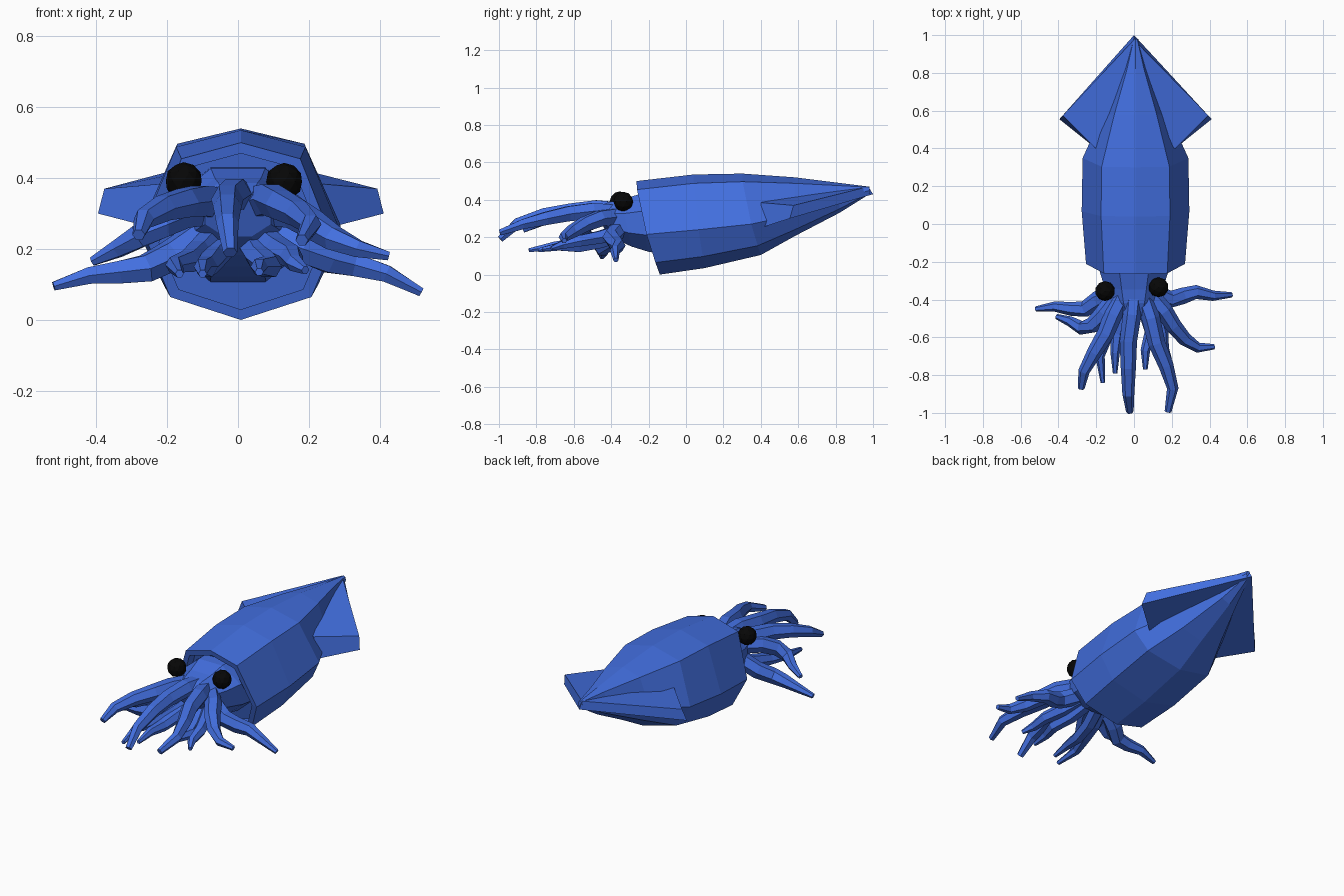
import bpy, bmesh, math
from mathutils import Vector


def material(name, color):
    m = bpy.data.materials.new(name)
    m.diffuse_color = (*color, 1)
    return m


BLUE = material("squid blue", (0.055, 0.158, 0.74))
BLACK = material("eye black", (0.002, 0.002, 0.002))


def finish(name, bm, mat):
    bmesh.ops.recalc_face_normals(bm, faces=bm.faces)
    me = bpy.data.meshes.new(name)
    bm.to_mesh(me)
    bm.free()
    me.materials.append(mat)
    ob = bpy.data.objects.new(name, me)
    bpy.context.collection.objects.link(ob)
    return ob


def loft(name, rings, mat=BLUE):
    """Skin a list of equal-sized point rings and cap both ends."""
    bm = bmesh.new()
    vs = [[bm.verts.new(p) for p in r] for r in rings]
    n = len(vs[0])
    for a, b in zip(vs, vs[1:]):
        for i in range(n):
            j = (i + 1) % n
            bm.faces.new((a[i], a[j], b[j], b[i]))
    bm.faces.new(vs[0])
    bm.faces.new(vs[-1])
    return finish(name, bm, mat)


# Mantle: eight-sided sections, the lower lip of the front swept back
def section(y, slant, w, top, side, bottom):
    half = [(0, top), (0.64 * w, top - 0.16 * (top - side)), (w, side),
            (0.76 * w, bottom + 0.30 * (side - bottom)), (0, bottom)]
    pts = half + [(-x, z) for x, z in half[-2:0:-1]]
    return [Vector((x + 0.008, y + slant * ((top - z) / (top - bottom)) ** 1.5, z))
            for x, z in pts]


mantle = [section(*s) for s in (
    (-0.265, 0.125, 0.262, 0.50, 0.215, 0.0),
    (0.04, 0.06, 0.285, 0.535, 0.24, 0.035),
    (0.30, 0.10, 0.280, 0.54, 0.27, 0.105),
    (0.58, 0.00, 0.175, 0.52, 0.32, 0.205),
    (0.82, 0.00, 0.070, 0.49, 0.40, 0.33),
    (0.98, 0.00, 0.014, 0.47, 0.45, 0.43))]
centre = sum(mantle[0], Vector()) / 8
rim = [centre + (p - centre) * 0.88 for p in mantle[0]]
recess = [p + Vector((0, 0.06, 0)) for p in rim]
loft("mantle", [recess, rim] + mantle)

# Fins: thick diamond plates on both sides of the tail
for s, label in ((-1, "left"), (1, "right")):
    outline = [(0.0, 0.975, 1.0, 0.47, 0.43), (0.385, 0.575, 0.555, 0.37, 0.30),
               (0.21, 0.40, 0.40, 0.385, 0.25), (0.06, 0.44, 0.44, 0.40, 0.28),
               (0.0, 0.70, 0.70, 0.45, 0.35)]
    top = [(s * x + 0.008 * (x > 0), y, z) for x, y, _, z, _ in outline]
    low = [(s * (x + 0.018 * (x > 0.3)) + 0.008 * (x > 0), y, z) for x, _, y, _, z in outline]
    loft(label + "_fin", [top, low])

# Head, flaring wide inside the mantle and narrowing to the arm crown
head = []
for y, rx, rz, z in ((-0.12, 0.205, 0.18, 0.265), (-0.26, 0.20, 0.165, 0.275),
                     (-0.35, 0.17, 0.135, 0.275), (-0.42, 0.145, 0.11, 0.285),
                     (-0.49, 0.10, 0.065, 0.295)):
    head.append([(rx * math.cos(a), y + 0.03 * (1 - math.sin(a)), z + rz * math.sin(a))
                 for a in (math.tau * i / 8 + math.pi / 8 for i in range(8))])
loft("head", head)

# Eyes
for label, loc in (("left", (-0.153, -0.355, 0.392)), ("right", (0.13, -0.335, 0.39))):
    bm = bmesh.new()
    bmesh.ops.create_icosphere(bm, subdivisions=2, radius=0.053)
    bmesh.ops.translate(bm, verts=bm.verts, vec=loc)
    finish(label + "_eye", bm, BLACK)


# Arms: tapering six-sided tubes along a path
def arm(name, path, r0=0.048, r1=0.014):
    pts = [Vector(p) for p in path]
    rings = []
    last = len(pts) - 1
    for i, p in enumerate(pts):
        d = (pts[min(i + 1, last)] - pts[max(i - 1, 0)]).normalized()
        u = d.cross(Vector((0, 0, 1))).normalized()
        v = u.cross(d)
        r = r0 + (r1 - r0) * (i / last) ** 2.2
        rings.append([p + r * (u * math.cos(k * math.pi / 3) + v * math.sin(k * math.pi / 3))
                      for k in range(6)])
    loft(name, rings)


arm("upper_centre_arm", [(0, -0.38, 0.345), (-0.01, -0.48, 0.355), (-0.03, -0.62, 0.34),
                         (-0.03, -0.76, 0.32), (-0.03, -0.90, 0.275), (-0.022, -0.993, 0.19)], 0.05, 0.02)
arm("upper_right_arm", [(0.05, -0.38, 0.33), (0.09, -0.50, 0.34), (0.12, -0.63, 0.325),
                        (0.17, -0.75, 0.30), (0.205, -0.87, 0.27), (0.18, -0.993, 0.225)], 0.05, 0.018)
arm("upper_left_arm", [(-0.06, -0.38, 0.33), (-0.11, -0.48, 0.335), (-0.15, -0.58, 0.33),
                       (-0.21, -0.68, 0.315), (-0.265, -0.78, 0.285), (-0.28, -0.87, 0.24)], 0.05, 0.018)
arm("right_middle_arm", [(0.09, -0.38, 0.31), (0.16, -0.46, 0.30), (0.21, -0.54, 0.27),
                         (0.27, -0.61, 0.23), (0.34, -0.655, 0.20), (0.425, -0.65, 0.18)])
arm("left_middle_arm", [(-0.09, -0.38, 0.31), (-0.16, -0.47, 0.30), (-0.22, -0.535, 0.27),
                        (-0.28, -0.55, 0.235), (-0.34, -0.515, 0.20), (-0.41, -0.49, 0.165)])
arm("right_side_arm", [(0.10, -0.36, 0.24), (0.19, -0.40, 0.20), (0.26, -0.38, 0.17),
                       (0.33, -0.36, 0.155), (0.42, -0.38, 0.13), (0.517, -0.375, 0.078)])
arm("left_side_arm", [(-0.10, -0.36, 0.24), (-0.19, -0.40, 0.18), (-0.26, -0.45, 0.145),
                      (-0.33, -0.45, 0.135), (-0.42, -0.437, 0.125), (-0.52, -0.45, 0.095)])
arm("lower_left_outer_arm", [(-0.07, -0.36, 0.23), (-0.11, -0.46, 0.19), (-0.14, -0.58, 0.165),
                             (-0.18, -0.70, 0.155), (-0.165, -0.84, 0.13)], 0.04, 0.012)
arm("lower_left_inner_arm", [(-0.04, -0.36, 0.21), (-0.07, -0.46, 0.175), (-0.09, -0.58, 0.15),
                             (-0.10, -0.68, 0.15), (-0.10, -0.79, 0.13)], 0.04, 0.012)
arm("lower_right_arm", [(0.04, -0.36, 0.21), (0.06, -0.46, 0.175), (0.09, -0.57, 0.15),
                        (0.06, -0.67, 0.15), (0.06, -0.77, 0.135)], 0.04, 0.012)
arm("lower_right_outer_arm", [(0.07, -0.36, 0.23), (0.11, -0.46, 0.20), (0.15, -0.57, 0.18),
                              (0.16, -0.66, 0.16), (0.19, -0.72, 0.14)], 0.04, 0.012)
